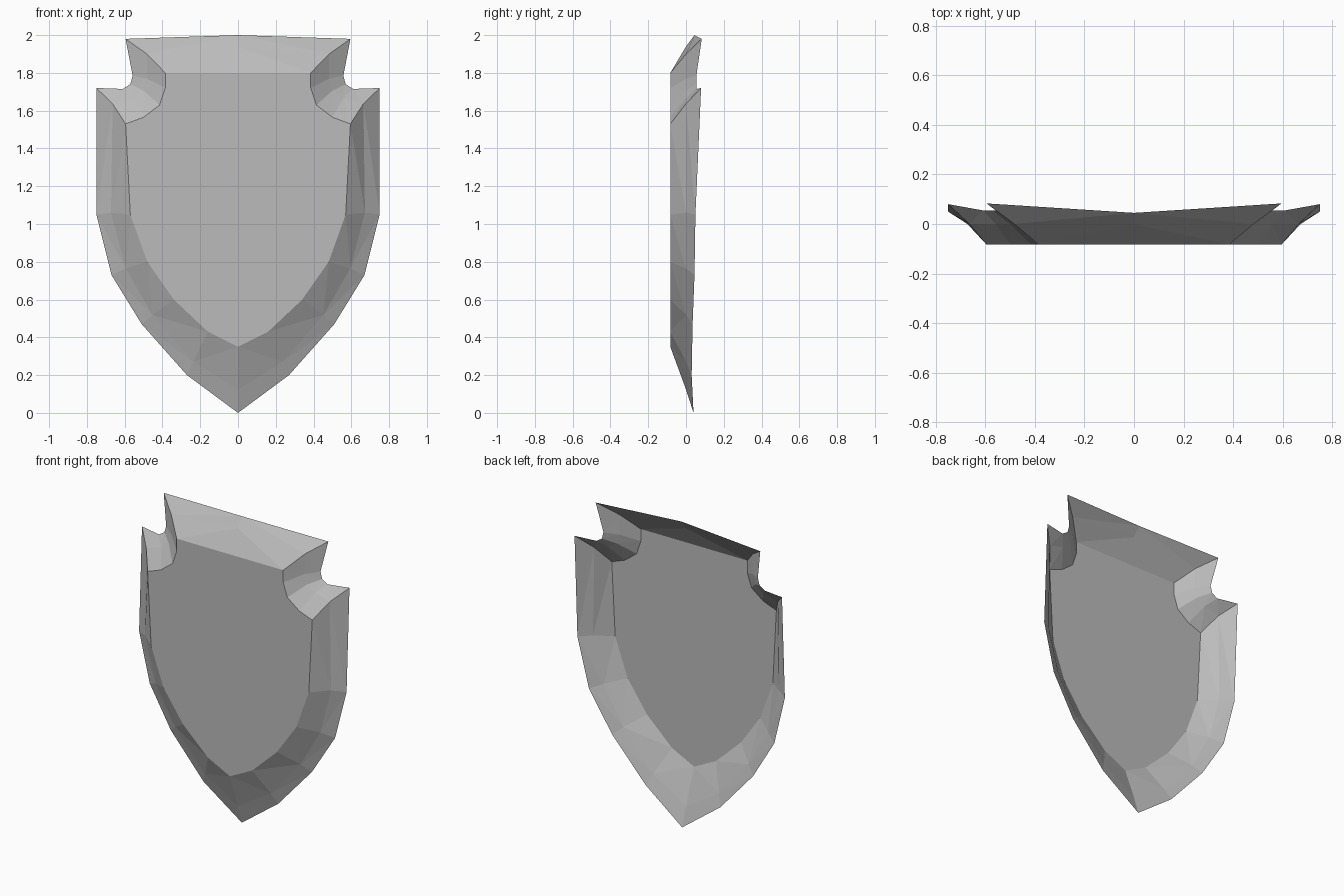
import bpy
import bmesh
from mathutils import Vector

cube = bpy.data.objects.get("Cube")
if cube:
    bpy.data.objects.remove(cube, do_unlink=True)

FRONT = -0.083

# Half outline of the flat front panel (x, z), from bottom tip to top centre
panel_outline = [
    (0, .35), (.16, .43), (.34, .6), (.48, .8), (.57, 1.05), (.595, 1.53),
    (.5, 1.565), (.415, 1.63), (.385, 1.72), (.385, 1.8), (0, 1.8),
]

# Matching half outline of the back rim (x, y, z)
rim_outline = [
    (0, .04, 0), (.27, .03, .2), (.51, .035, .47), (.67, .045, .73),
    (.75, .05, 1.05), (.75, .08, 1.72), (.61, .055, 1.715),
    (.57, .055, 1.74), (.558, .055, 1.785), (.595, .083, 1.98), (0, .045, 2),
]


def middle_point(inner, outer):
    """Point where the sloping rim crosses y = 0, slightly dished."""
    p = inner.lerp(outer, -inner.y / (outer.y - inner.y))
    return Vector((p.x * .985, 0, p.z + .01))


def make_material(name, value):
    mat = bpy.data.materials.new(name)
    mat.use_nodes = True
    colour = (value, value, value, 1)
    mat.diffuse_color = colour
    mat.node_tree.nodes["Principled BSDF"].inputs["Base Color"].default_value = colour
    return mat


inner = [Vector((x, FRONT, z)) for x, z in panel_outline]
outer = [Vector(p) for p in rim_outline]
middle = [middle_point(a, b) for a, b in zip(inner, outer)]

# Front panel and two sloping bands, open at the back
bm = bmesh.new()
rings = [[bm.verts.new(p) for p in ring] for ring in (inner, middle, outer)]
bm.faces.new(rings[0])
for near, far in zip(rings, rings[1:]):
    for i in range(len(near) - 1):
        bm.faces.new((near[i], far[i], far[i + 1], near[i + 1]))
bmesh.ops.triangulate(bm, faces=[f for f in bm.faces if len(f.verts) == 4])
bm.normal_update()

mesh = bpy.data.meshes.new("shield_shell")
bm.to_mesh(mesh)
bm.free()
mesh.materials.append(make_material("plain grey", .5))

shield = bpy.data.objects.new("shield_shell", mesh)
bpy.context.collection.objects.link(shield)

# Other half of the shield
mirror = shield.modifiers.new("mirror_half", 'MIRROR')
mirror.use_axis[0] = True
mirror.use_clip = True
mirror.merge_threshold = .001
